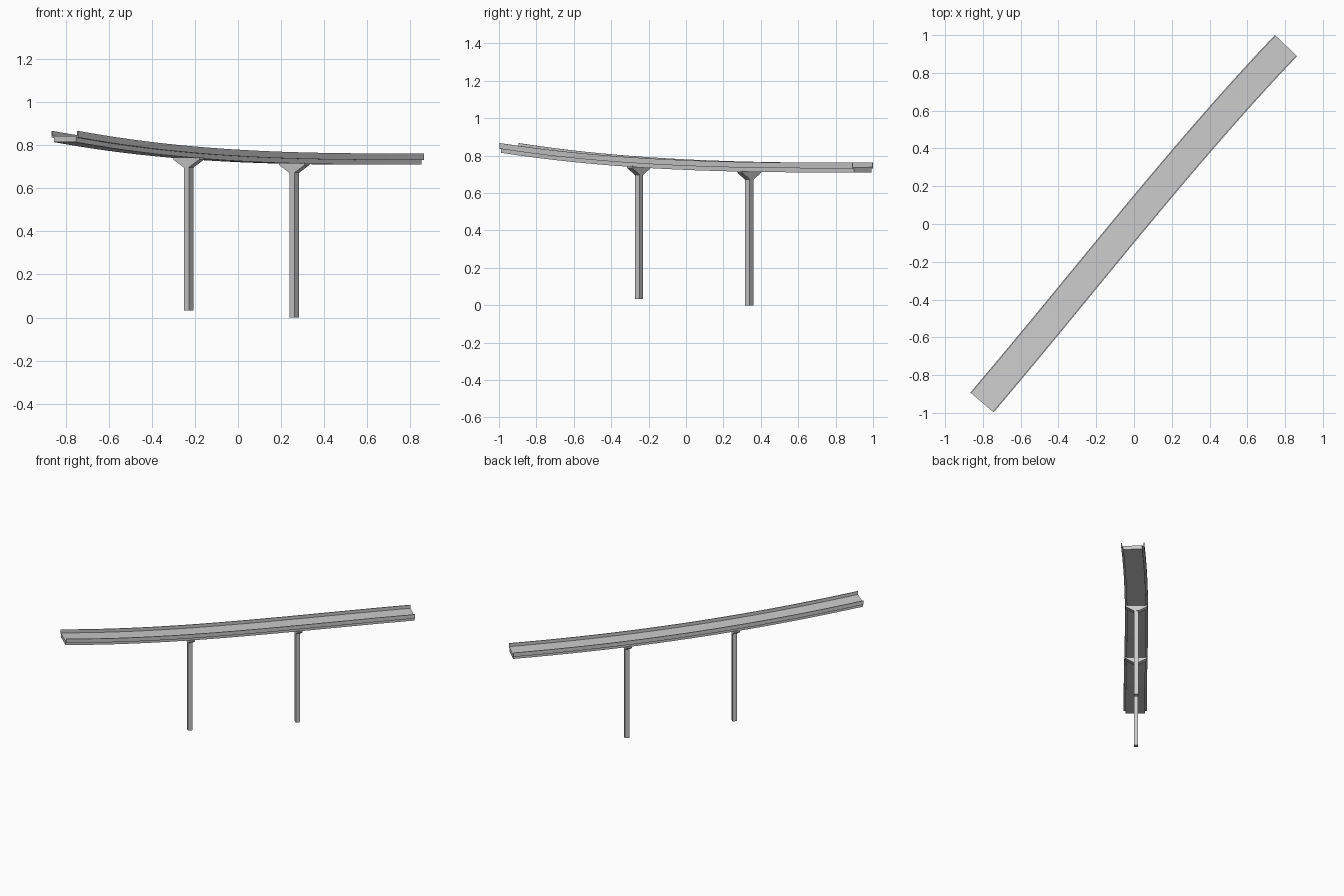
import bpy, bmesh, math
from mathutils import Vector

if "Cube" in bpy.data.objects:
    bpy.data.objects.remove(bpy.data.objects["Cube"])

HALF = 1.241                                   # half length of the chord
ALONG = Vector((0.805, 0.945, 0)).normalized()
SIDE = Vector((-ALONG.y, ALONG.x, 0))
SEGS = 20


def path(t):
    """Point on the centre line at rail-top height, t in 0..1."""
    u = 2 * t - 1
    p = ALONG * (u * HALF) + SIDE * (0.017 * (1 + u) ** 2 * (1 - u))
    p.z = 0.762 + 0.105 * (1 - t) ** 2.8
    return p


def right_of(t):
    a, b = path(max(t - 0.01, 0)), path(min(t + 0.01, 1))
    d = b - a
    return Vector((d.y, -d.x, 0)).normalized()


def finish(name, bm):
    bmesh.ops.recalc_face_normals(bm, faces=bm.faces)
    mesh = bpy.data.meshes.new(name)
    bm.to_mesh(mesh)
    bm.free()
    obj = bpy.data.objects.new(name, mesh)
    bpy.context.collection.objects.link(obj)


def loft(name, rings):
    """Skin a list of equal-sized point loops and cap both ends."""
    bm = bmesh.new()
    loops = [[bm.verts.new(p) for p in ring] for ring in rings]
    n = len(loops[0])
    for a, b in zip(loops, loops[1:]):
        for i in range(n):
            j = (i + 1) % n
            bm.faces.new((a[i], a[j], b[j], b[i]))
    bm.faces.new(loops[0])
    bm.faces.new(loops[-1])
    finish(name, bm)


def sweep(name, profile):
    """Carry an (across, height) profile along the road path."""
    rings = []
    for k in range(SEGS + 1):
        t = k / SEGS
        p, r = path(t), right_of(t)
        rings.append([p + r * x + Vector((0, 0, z)) for x, z in profile])
    loft(name, rings)


# road deck with thin parapet walls
W, T = 0.081, 0.006
sweep("road_deck", [(-W, 0), (-W, -0.03), (W, -0.03), (W, 0),
                    (W - T, 0), (W - T, -0.024), (T - W, -0.024), (T - W, 0)])

# narrower girder under the deck
G = W - 0.014
sweep("under_girder", [(-G, -0.03), (-G, -0.052), (G, -0.052), (G, -0.03)])

# square pillars with flared caps
for name, t, base in (("rear", 0.363, 0.033), ("front", 0.672, 0.0)):
    p, r = path(t), right_of(t)
    f = Vector((-r.y, r.x, 0))
    origin = Vector((p.x, p.y, 0))
    under = p.z - 0.052
    h = 0.0155

    def square(z):
        return [origin + r * (h * a) + f * (h * b) + Vector((0, 0, z))
                for a, b in ((-1, -1), (1, -1), (1, 1), (-1, 1))]

    loft(name + "_pillar", [square(base), square(under - 0.02)])
    cap = [(-h, -0.042), (h, -0.042), (0.078, -0.006), (0.078, 0.004),
           (-0.078, 0.004), (-0.078, -0.006)]
    loft(name + "_pillar_cap",
         [[origin + r * x + f * s + Vector((0, 0, under + z)) for x, z in cap]
          for s in (-h - 0.002, h + 0.002)])
